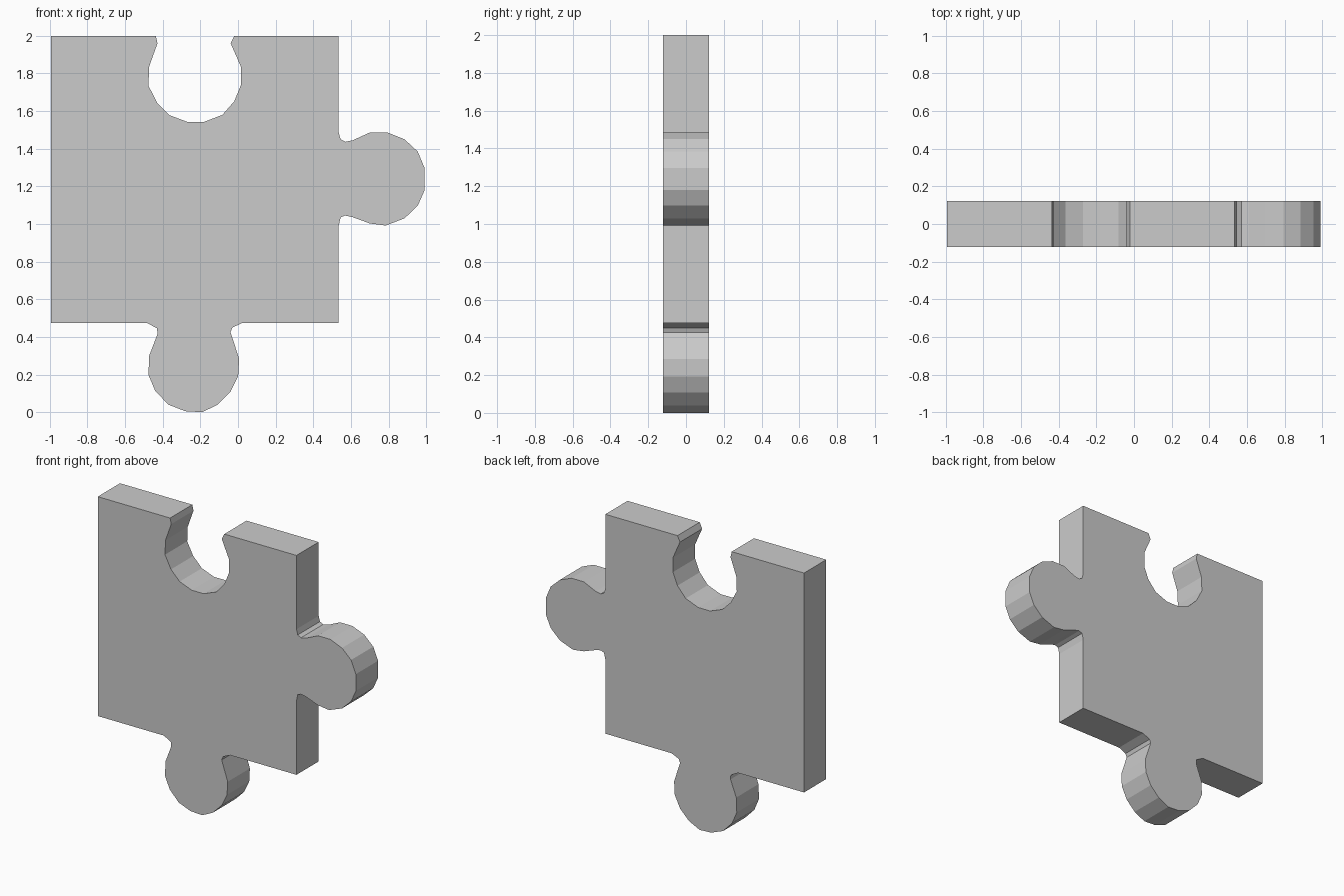
import bpy, bmesh

HALF = 0.122          # half thickness
LEFT, RIGHT, BOTTOM, TOP = -0.993, 0.535, 0.475, 2.0

# Socket cut into the top edge, left to right (x, z)
socket = [(-0.437, TOP), (-0.428, 1.96), (-0.472, 1.837), (-0.476, 1.735),
          (-0.43, 1.645), (-0.363, 1.578), (-0.27, 1.543), (-0.18, 1.543),
          (-0.083, 1.58), (-0.02, 1.652), (0.015, 1.737), (0.015, 1.837),
          (-0.039, 1.96), (-0.02, TOP)]

# Knob on the right edge, top to bottom
side_knob = [(RIGHT, 1.487), (0.545, 1.45), (0.57, 1.437), (0.61, 1.445),
             (0.70, 1.486), (0.795, 1.486), (0.885, 1.45), (0.955, 1.385),
             (0.992, 1.297), (0.992, 1.18), (0.955, 1.097), (0.885, 1.03),
             (0.785, 0.992), (0.70, 1.003), (0.61, 1.036), (0.57, 1.045),
             (0.545, 1.035), (RIGHT, 0.99)]

# Knob on the bottom edge, right to left
lower_knob = [(0.025, BOTTOM), (-0.03, 0.45), (-0.04, 0.425), (0.006, 0.285),
              (0.001, 0.193), (-0.04, 0.108), (-0.108, 0.04), (-0.19, 0.0),
              (-0.28, 0.005), (-0.37, 0.04), (-0.44, 0.113), (-0.476, 0.198),
              (-0.472, 0.30), (-0.428, 0.415), (-0.43, 0.445), (-0.485, BOTTOM)]

outline = ([(LEFT, TOP)] + socket + [(RIGHT, TOP)] + side_knob
           + [(RIGHT, BOTTOM)] + lower_knob + [(LEFT, BOTTOM)])

# Extrude the outline into a flat-shaded slab
bm = bmesh.new()
face = bm.faces.new([bm.verts.new((x, -HALF, z)) for x, z in outline])
ext = bmesh.ops.extrude_face_region(bm, geom=[face], use_keep_orig=True)
moved = [v for v in ext["geom"] if isinstance(v, bmesh.types.BMVert)]
bmesh.ops.translate(bm, verts=moved, vec=(0, 2 * HALF, 0))
bmesh.ops.recalc_face_normals(bm, faces=bm.faces)

mesh = bpy.data.meshes.new("puzzle_piece")
bm.to_mesh(mesh)
bm.free()
piece = bpy.data.objects.new("puzzle_piece", mesh)
bpy.context.collection.objects.link(piece)
